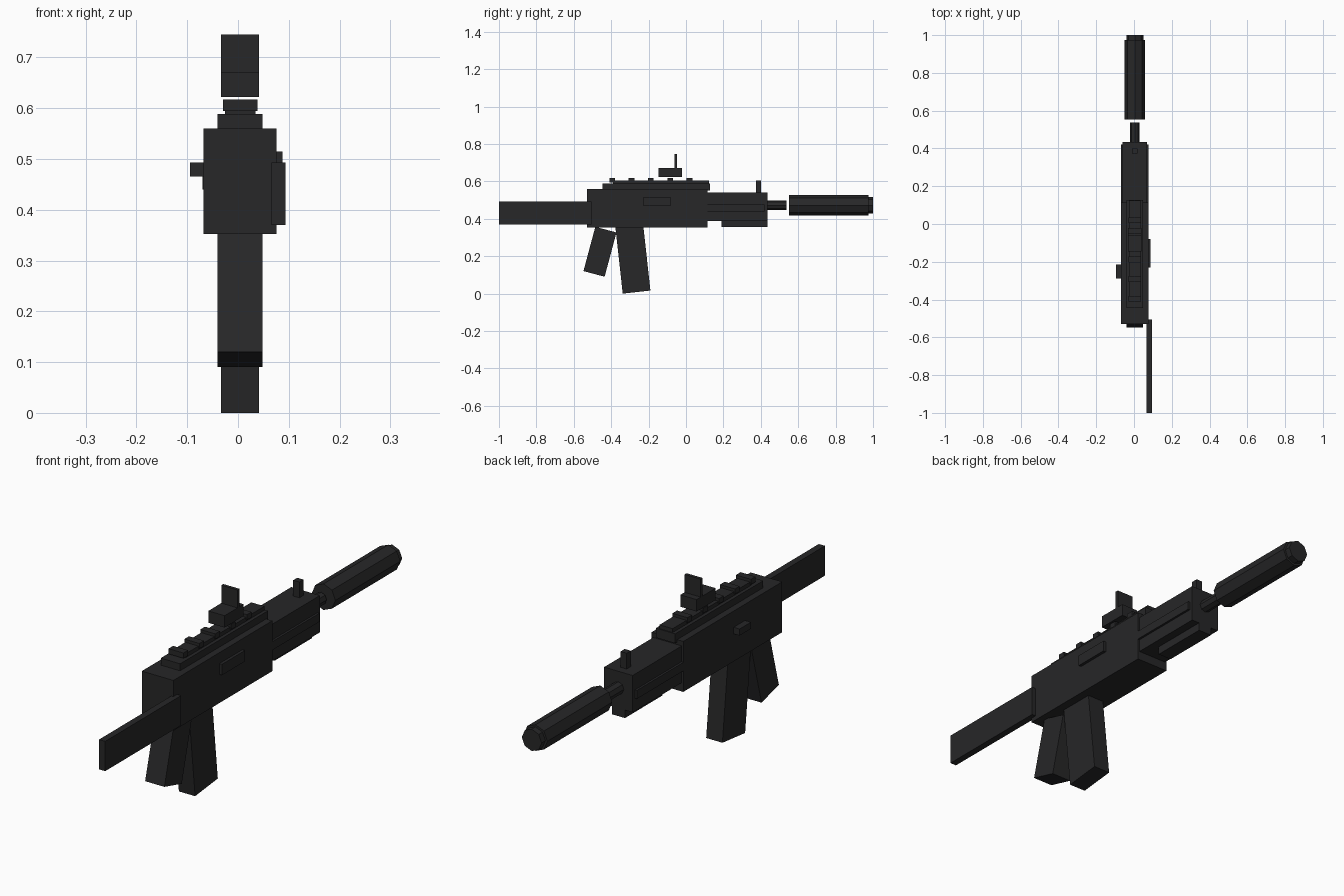
import bpy, math

if "Cube" in bpy.data.objects:
    bpy.data.objects.remove(bpy.data.objects["Cube"])

CX = 0.004  # the gun's centre plane sits slightly left of the folded stock

mat = bpy.data.materials.new("gunmetal")
mat.diffuse_color = (0.02, 0.02, 0.021, 1)
mat.use_nodes = True
mat.node_tree.nodes["Principled BSDF"].inputs["Base Color"].default_value = mat.diffuse_color


def box(name, x, y, z, tilt=0):
    """Box from (min, max) ranges, tilted about x by degrees."""
    bpy.ops.mesh.primitive_cube_add(
        size=1, location=[(a + b) / 2 for a, b in (x, y, z)])
    ob = bpy.context.object
    ob.scale = [b - a for a, b in (x, y, z)]
    ob.rotation_euler.x = math.radians(tilt)
    ob.name = name
    ob.data.materials.append(mat)
    return ob


def mid(half):
    return (CX - half, CX + half)


def tube(name, r, y0, y1, z=0.472):
    """Eight-sided cylinder along y."""
    bpy.ops.mesh.primitive_cylinder_add(
        vertices=8, radius=r, depth=y1 - y0,
        location=(CX, (y0 + y1) / 2, z), rotation=(math.pi / 2, 0, 0))
    ob = bpy.context.object
    ob.name = name
    ob.data.materials.append(mat)


# Receiver and its side details
box("receiver", mid(0.072), (-0.53, 0.115), (0.352, 0.56))
box("ejection_port", (0.06, 0.088), (-0.23, -0.08), (0.47, 0.515))
box("charging_handle", (-0.095, -0.06), (-0.288, -0.214), (0.466, 0.493))

# Folded stock along the right side
box("stock", (0.066, 0.094), (-1.0, -0.505), (0.37, 0.493))

# Grip and magazine
box("grip", mid(0.044), (-0.5185, -0.4015), (0.101, 0.346), -15)
box("magazine", mid(0.037), (-0.3585, -0.2095), (0.007, 0.367), 6.3)

# Handguard with side and bottom rails
box("handguard", mid(0.065), (0.11, 0.435), (0.388, 0.54))
for side, s in (("left", -1), ("right", 1)):
    c = CX + s * 0.066
    box(side + "_handguard_rail", (c - 0.008, c + 0.008), (0.115, 0.42), (0.44, 0.475))
box("bottom_handguard_rail", mid(0.03), (0.19, 0.435), (0.355, 0.395))

# Top cover and toothed rail
box("top_cover", mid(0.044), (-0.446, 0.128), (0.55, 0.589))
box("top_rail", mid(0.03), (-0.39, 0.124), (0.58, 0.605))
for i in range(5):
    y = -0.395 + i * 0.1035
    box(f"rail_tooth_{i + 1}", mid(0.034), (y - 0.015, y + 0.015), (0.595, 0.617))

# Sights
box("sight_base", mid(0.037), (-0.146, -0.022), (0.622, 0.671))
box("sight_plate", mid(0.037), (-0.062, -0.049), (0.66, 0.745))
box("front_sight", mid(0.014), (0.374, 0.401), (0.53, 0.605))

# Barrel, suppressor and end cap
tube("barrel", 0.025, 0.42, 0.537)
tube("suppressor", 0.054, 0.552, 0.975)
tube("suppressor_cap", 0.045, 0.965, 1.0)
